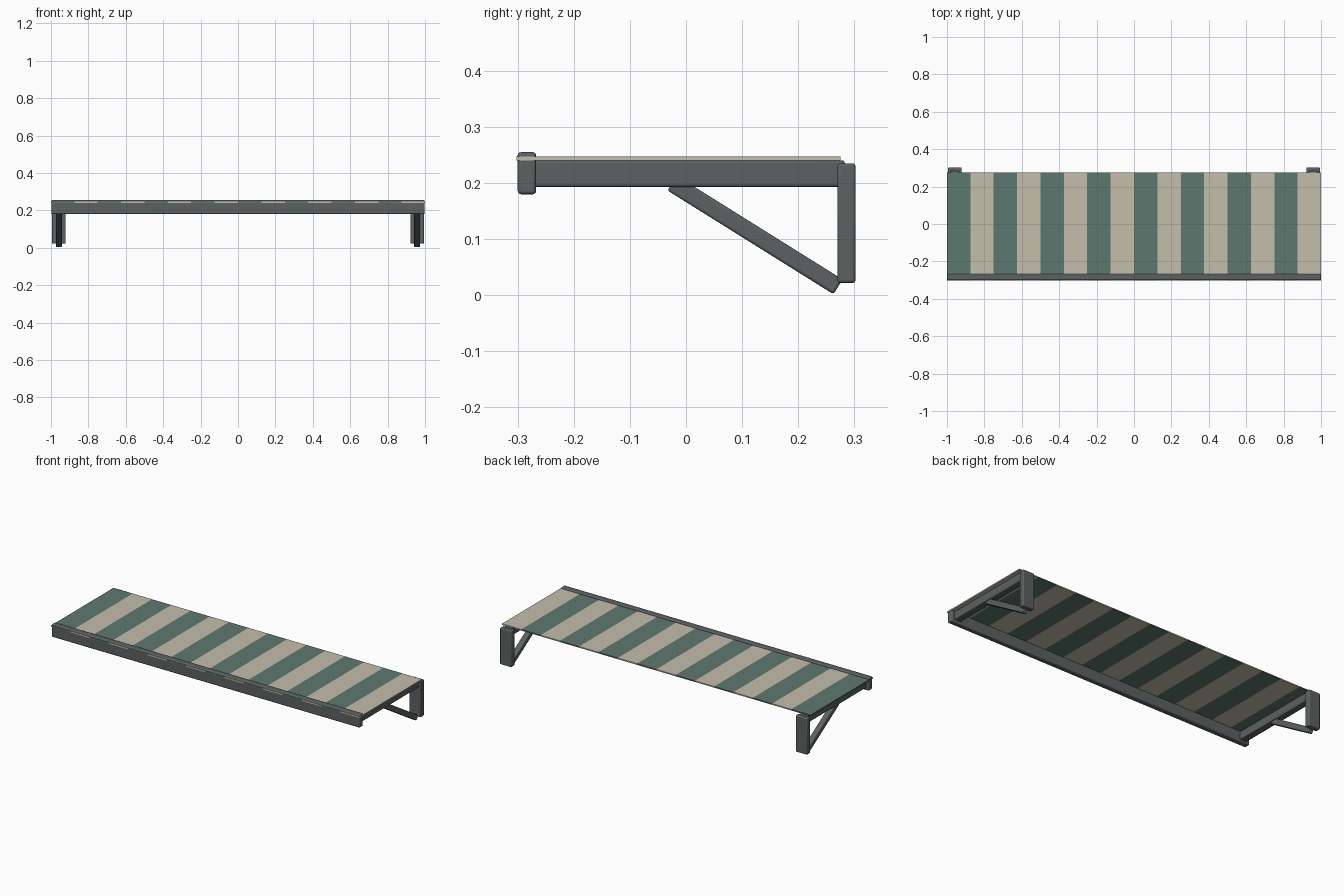
import bpy
import math

if "Cube" in bpy.data.objects:
    bpy.data.objects.remove(bpy.data.objects["Cube"])


def material(name, rgb):
    m = bpy.data.materials.new(name)
    m.diffuse_color = (*rgb, 1)
    m.use_nodes = True
    m.node_tree.nodes["Principled BSDF"].inputs["Base Color"].default_value = m.diffuse_color
    return m


GREY = material("frame grey", (0.107, 0.12, 0.12))
GREEN = material("stripe green", (0.107, 0.19, 0.163))
CREAM = material("stripe cream", (0.56, 0.51, 0.41))


def box(name, lo, hi, mat, bevel=0.0, tilt=0.0):
    """Box between two corners, optionally bevelled and tilted about x."""
    size = [b - a for a, b in zip(lo, hi)]
    centre = [(a + b) / 2 for a, b in zip(lo, hi)]
    bpy.ops.mesh.primitive_cube_add(size=1, location=centre)
    ob = bpy.context.object
    ob.name = name
    ob.scale = size
    bpy.ops.object.transform_apply(location=False, rotation=False, scale=True)
    ob.rotation_euler.x = tilt
    ob.data.materials.append(mat)
    if bevel:
        mod = ob.modifiers.new("rounded edges", 'BEVEL')
        mod.width = bevel
        mod.segments = 3
        bpy.ops.object.shade_smooth_by_angle(angle=math.radians(35))
    return ob


# Striped canopy: alternating fabric panels
COUNT = 16
step = 2 / COUNT
for i in range(COUNT):
    x = -1 + i * step
    box(f"canopy_stripe_{i + 1}", (x, -0.302, 0.2405), (x + step, 0.275, 0.2475),
        CREAM if i % 2 else GREEN)

# Front bar running the whole width
box("front_bar", (-0.998, -0.3, 0.18), (0.998, -0.267, 0.255), GREY, 0.006)

# Brackets: arm, wall plate and diagonal brace at each end
y0, z0, y1, z1 = -0.025, 0.2, 0.271, 0.015
length = math.hypot(y1 - y0, z1 - z0)
angle = math.atan2(z1 - z0, y1 - y0)
ym, zm = (y0 + y1) / 2, (z0 + z1) / 2
for side, s in (("left", -1), ("right", 1)):
    x = 0.958 * s
    box(f"{side}_arm", (x - 0.022, -0.28, 0.193), (x + 0.022, 0.283, 0.2405), GREY, 0.005)
    box(f"{side}_wall_plate", (x - 0.037, 0.27, 0.022), (x + 0.037, 0.302, 0.235), GREY, 0.005)
    box(f"{side}_brace", (x - 0.016, ym - length / 2, zm - 0.0155),
        (x + 0.016, ym + length / 2, zm + 0.0155), GREY, 0.005, angle)
